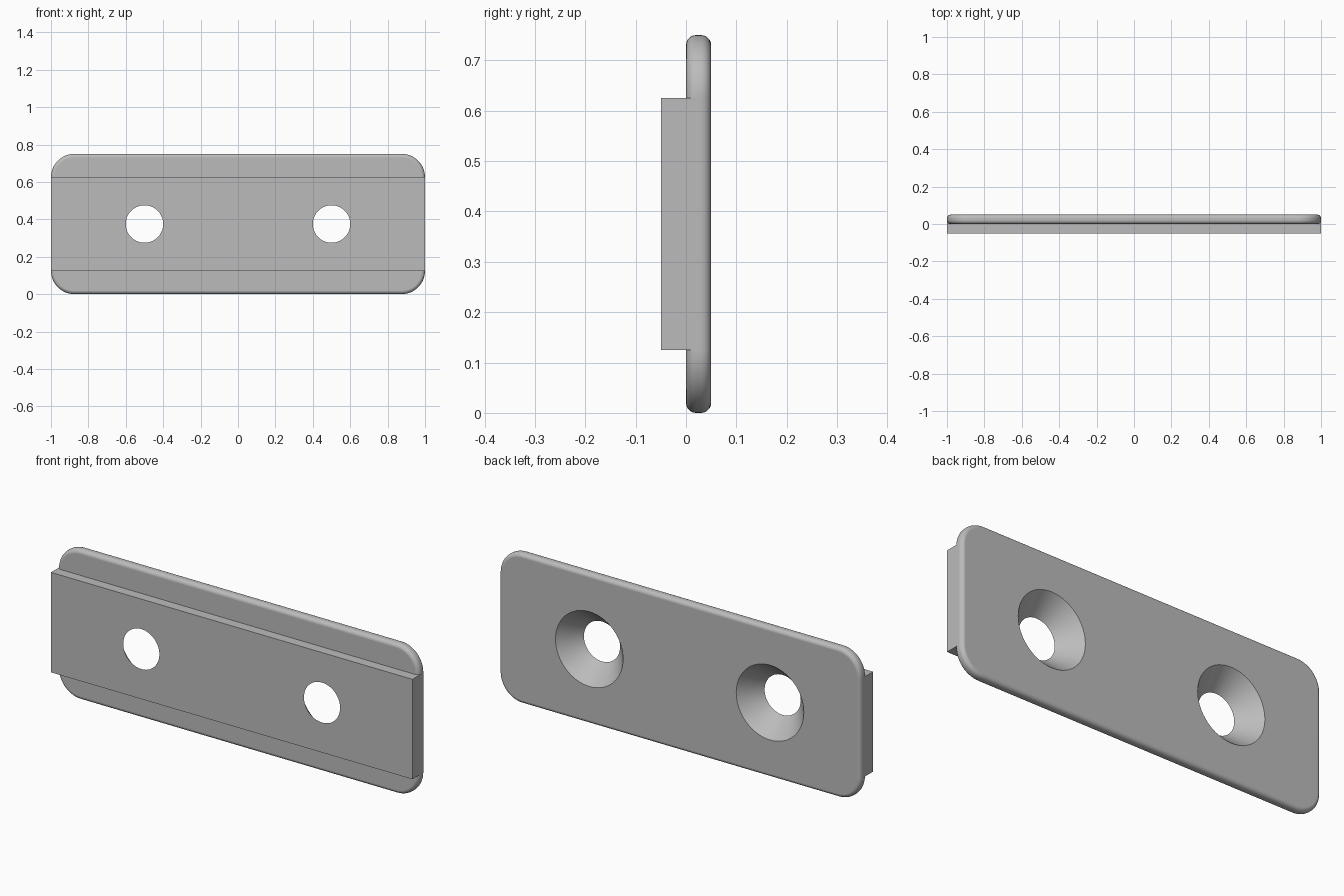
import bpy
import bmesh
from math import radians
from mathutils import Matrix, Vector

default = bpy.data.objects.get("Cube")
if default:
    bpy.data.objects.remove(default, do_unlink=True)

HEIGHT = 0.75
MID_Z = HEIGHT / 2
HALF_DEPTH = 0.05

grey = bpy.data.materials.new("plain grey")
grey.use_nodes = True
colour = (0.5, 0.5, 0.5, 1)
grey.diffuse_color = colour
grey.node_tree.nodes["Principled BSDF"].inputs["Base Color"].default_value = colour


def box_mesh(low, high):
    """Box between two opposite corners."""
    low, high = Vector(low), Vector(high)
    bm = bmesh.new()
    bmesh.ops.create_cube(
        bm, size=1,
        matrix=Matrix.Translation((low + high) / 2) @ Matrix.Diagonal((*(high - low), 1)))
    return bm


def make_object(name, bm):
    mesh = bpy.data.meshes.new(name)
    bm.to_mesh(mesh)
    bm.free()
    mesh.materials.append(grey)
    obj = bpy.data.objects.new(name, mesh)
    bpy.context.collection.objects.link(obj)
    return obj


def is_depth_edge(edge):
    a, b = edge.verts
    return abs((a.co - b.co).normalized().y) > 0.9


def combine(target, tool, operation):
    """Apply a boolean and discard the tool object."""
    mod = target.modifiers.new(operation.title(), "BOOLEAN")
    mod.operation = operation
    mod.solver = "EXACT"
    mod.object = tool
    bpy.context.view_layer.objects.active = target
    bpy.ops.object.modifier_apply(modifier=mod.name)
    bpy.data.objects.remove(tool, do_unlink=True)


# Plate: large rounded corners, then softened front and back rims
bm = box_mesh((-1, 0, 0), (1, HALF_DEPTH, HEIGHT))
bmesh.ops.bevel(bm, geom=[e for e in bm.edges if is_depth_edge(e)],
                offset=0.125, segments=14, profile=0.5, affect="EDGES")
bmesh.ops.bevel(bm, geom=[e for e in bm.edges if not is_depth_edge(e)],
                offset=0.02, segments=5, profile=0.5, affect="EDGES")
plate = make_object("mounting_plate", bm)

# Raised rectangular bar across the front
bar = make_object("front_bar", box_mesh((-1, -HALF_DEPTH, 0.125), (1, 0.025, 0.625)))
combine(plate, bar, "UNION")

# Two conical screw holes, wide at the back
FRONT_RADIUS, BACK_RADIUS, OVERSHOOT = 0.1, 0.187, 0.01
extra = (BACK_RADIUS - FRONT_RADIUS) / (2 * HALF_DEPTH) * OVERSHOOT
for side in (-1, 1):
    bm = bmesh.new()
    bmesh.ops.create_cone(
        bm, cap_ends=True, segments=64,
        radius1=FRONT_RADIUS - extra, radius2=BACK_RADIUS + extra,
        depth=2 * (HALF_DEPTH + OVERSHOOT),
        matrix=Matrix.Translation((side * 0.5, 0, MID_Z)) @ Matrix.Rotation(radians(-90), 4, "X"))
    combine(plate, make_object("screw_hole_cutter", bm), "DIFFERENCE")

# Smooth curved surfaces, keep the hard edges
bpy.ops.object.select_all(action="DESELECT")
plate.select_set(True)
bpy.context.view_layer.objects.active = plate
bpy.ops.object.shade_smooth_by_angle(angle=radians(30))
weighted = plate.modifiers.new("Weighted Normal", "WEIGHTED_NORMAL")
weighted.keep_sharp = True
